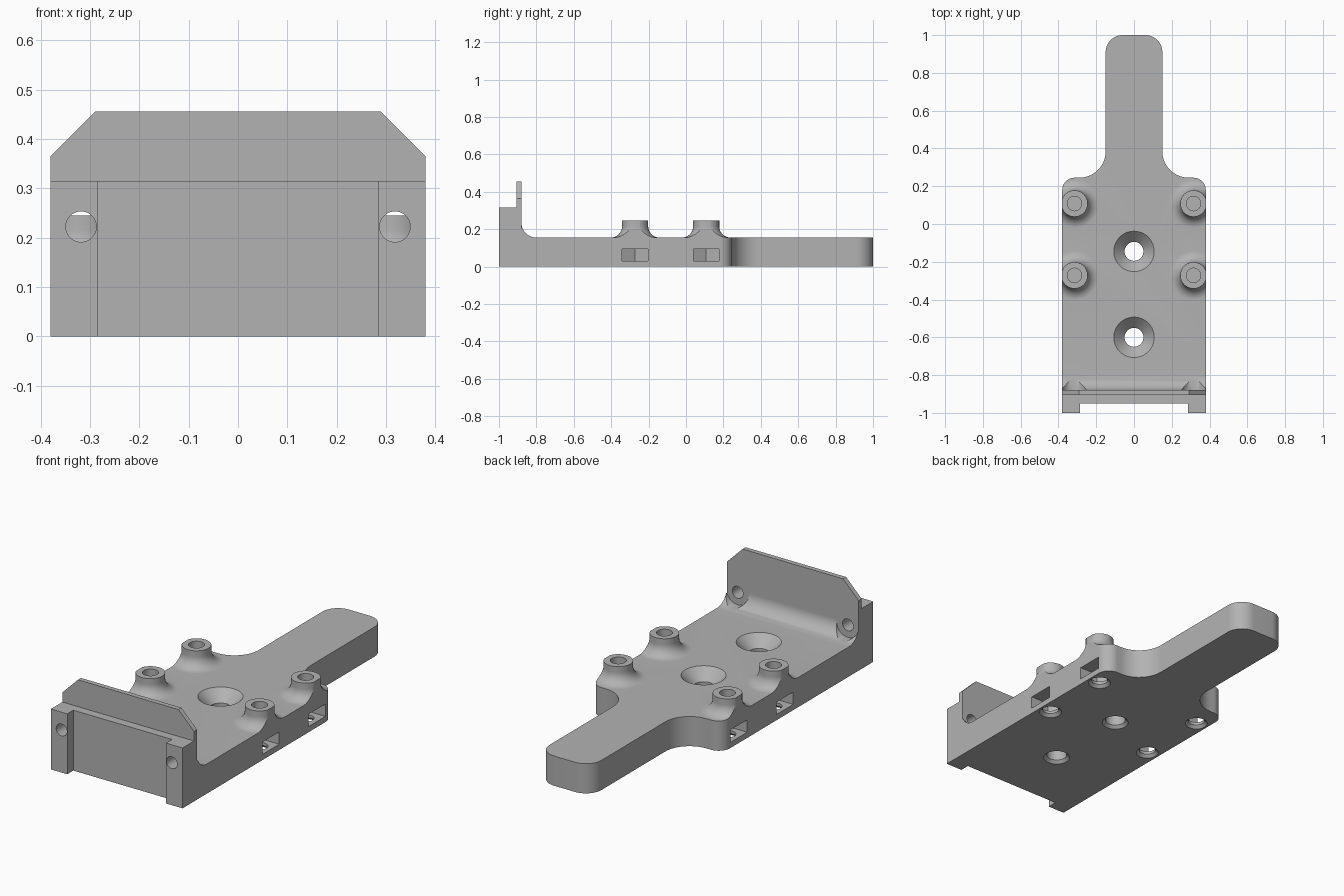
import bpy, bmesh
from math import pi, sin, cos, radians
from mathutils import Matrix, Vector

if "Cube" in bpy.data.objects:
    bpy.data.objects.remove(bpy.data.objects["Cube"], do_unlink=True)

# One grey plastic
GREY = (0.45, 0.45, 0.45, 1)
plastic = bpy.data.materials.new("grey plastic")
plastic.use_nodes = True
plastic.diffuse_color = GREY
plastic.node_tree.nodes["Principled BSDF"].inputs["Base Color"].default_value = GREY

HALF, THICK = 0.38, 0.155
SCREW_X, SCREW_Z = 0.318, 0.222
POSTS = [(sx * 0.315, y) for sx in (-1, 1) for y in (-0.272, 0.108)]


def make(name, bm):
    bmesh.ops.recalc_face_normals(bm, faces=bm.faces)
    mesh = bpy.data.meshes.new(name)
    bm.to_mesh(mesh)
    bm.free()
    mesh.materials.append(plastic)
    ob = bpy.data.objects.new(name, mesh)
    bpy.context.collection.objects.link(ob)
    return ob


def arc(cx, cy, r, a0, a1, n=14):
    angles = [radians(a0 + (a1 - a0) * i / n) for i in range(n + 1)]
    return [(cx + r * cos(a), cy + r * sin(a)) for a in angles]


def extrude(name, pts, place, depth):
    """Extrude a 2D outline, placed in space by a function, along a vector."""
    bm = bmesh.new()
    face = bm.faces.new([bm.verts.new(place(*p)) for p in pts])
    out = bmesh.ops.extrude_face_region(bm, geom=[face])
    verts = [v for v in out["geom"] if isinstance(v, bmesh.types.BMVert)]
    bmesh.ops.translate(bm, vec=Vector(depth), verts=verts)
    return make(name, bm)


def lathe(name, profile, loc, lie_down=False, n=48):
    """Closed solid of revolution from (radius, height) rings."""
    bm = bmesh.new()
    rings = [[bm.verts.new((r * cos(2 * pi * i / n), r * sin(2 * pi * i / n), z))
              for i in range(n)] for r, z in profile]
    for low, high in zip(rings, rings[1:]):
        for i in range(n):
            j = (i + 1) % n
            bm.faces.new((low[i], low[j], high[j], high[i]))
    bm.faces.new(rings[0])
    bm.faces.new(rings[-1])
    if lie_down:  # height now runs along +y
        bm.transform(Matrix.Rotation(-pi / 2, 4, "X"))
    bm.transform(Matrix.Translation(loc))
    return make(name, bm)


def combine(body, tool, operation):
    mod = body.modifiers.new("combine", "BOOLEAN")
    mod.operation, mod.object, mod.solver = operation, tool, "EXACT"
    bpy.context.view_layer.objects.active = body
    bpy.ops.object.modifier_apply(modifier=mod.name)
    bpy.data.objects.remove(tool, do_unlink=True)


# Side profile: plate, curved foot of the wall, raised lip and front ledge
side = [(-1.1, -0.0), (1.1, 0), (1.1, THICK)]
side += arc(-0.80, THICK + 0.08, 0.08, 270, 180)
side += [(-0.88, 0.6), (-0.905, 0.6), (-0.905, 0.315), (-1.1, 0.315)]
body = extrude("mounting_bracket", side, lambda y, z: (-0.5, y, z), (1, 0, 0))

# Flared standoffs
flare = [(0.13, 0.1)] + arc(0.13, THICK + 0.06, 0.06, 270, 180) + [(0.07, 0.245)]
for x, y in POSTS:
    combine(body, lathe("standoff", flare, (x, y, 0)), "UNION")

# Plan outline: recessed front, rounded body, narrow handle
half = [(0.285, -0.95), (0.285, -1), (HALF, -1)]
half += arc(HALF - 0.065, 0.18, 0.065, 0, 90)
half += arc(0.29, 0.385, 0.14, 270, 180)
half += arc(0.06, 0.91, 0.09, 0, 90)
plan = half + [(-x, y) for x, y in reversed(half)]
combine(body, extrude("plan_cutter", plan, lambda x, y: (x, y, -0.1), (0, 0, 1)), "INTERSECT")

# Front outline: chamfered lip corners
half = [(0.5, -0.2), (0.5, 0.245), (0.29, 0.455)]
front = half + [(-x, z) for x, z in reversed(half)]
combine(body, extrude("lip_cutter", front, lambda x, z: (x, -1.2, z), (0, 2.4, 0)), "INTERSECT")

# Countersunk holes down the middle
sink = [(0.075, -0.01), (0.05, 0.015), (0.05, 0.098), (0.117, 0.165)]
for y in (-0.145, -0.6):
    combine(body, lathe("countersink_cutter", sink, (0, y, 0)), "DIFFERENCE")

# Standoff bores, lower screw holes and side nut slots
for x, y in POSTS:
    s = 1 if x > 0 else -1
    combine(body, lathe("bore_cutter", [(0.038, 0.11), (0.038, 0.3)], (x, y, 0)), "DIFFERENCE")
    lower = [(0.065, -0.01), (0.04, 0.015), (0.04, 0.06)]
    combine(body, lathe("hole_cutter", lower, (x, y, 0)), "DIFFERENCE")
    slot = [(0.45, -0.069), (0.45, 0.069), (0.275, 0.069), (0.235, 0), (0.275, -0.069)]
    combine(body, extrude("nut_slot_cutter", slot, lambda u, v: (s * u, y + v, 0.03),
                          (0, 0, 0.064)), "DIFFERENCE")

# Screw holes through the wall, with clearance for the heads
screw = [(0.031, -1.1), (0.031, -0.88), (0.065, -0.88), (0.065, -0.7)]
for s in (-1, 1):
    combine(body, lathe("screw_cutter", screw, (s * SCREW_X, 0, SCREW_Z), True), "DIFFERENCE")

bpy.ops.object.select_all(action="DESELECT")
body.select_set(True)
bpy.context.view_layer.objects.active = body
bpy.ops.object.shade_smooth_by_angle(angle=radians(30))
